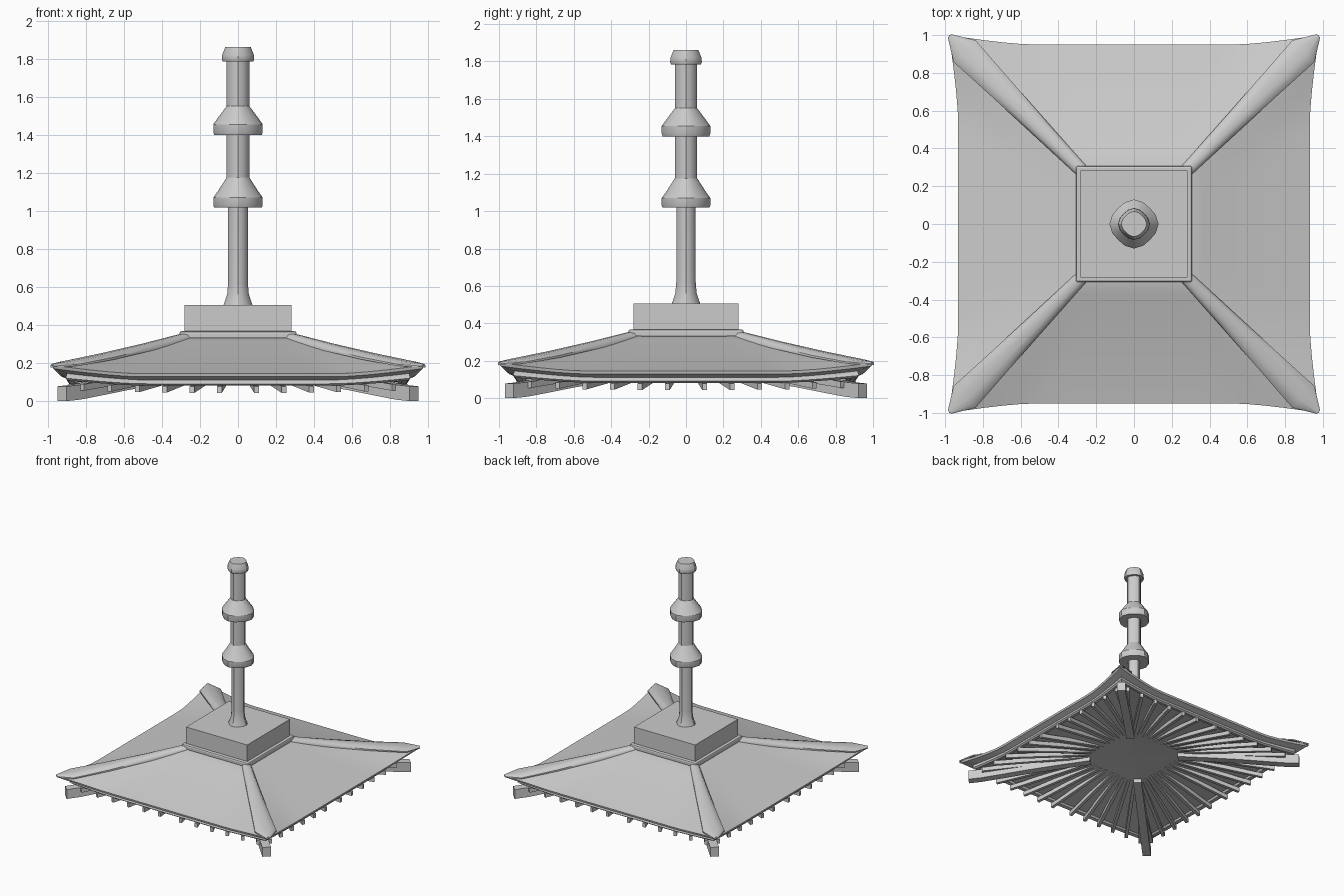
import bpy, bmesh, math
from mathutils import Vector

if "Cube" in bpy.data.objects:
    bpy.data.objects.remove(bpy.data.objects["Cube"])


def make(name, verts, faces, smooth=None):
    me = bpy.data.meshes.new(name)
    me.from_pydata(verts, [], faces)
    bm = bmesh.new()
    bm.from_mesh(me)
    bmesh.ops.recalc_face_normals(bm, faces=bm.faces[:])
    bm.to_mesh(me)
    bm.free()
    ob = bpy.data.objects.new(name, me)
    bpy.context.collection.objects.link(ob)
    if smooth:
        bpy.ops.object.select_all(action='DESELECT')
        bpy.context.view_layer.objects.active = ob
        ob.select_set(True)
        bpy.ops.object.shade_smooth_by_angle(angle=math.radians(smooth))
    return ob


def rings_to_faces(count, n):
    """Quads between closed rings, with both ends capped."""
    f = [(i * n + j, i * n + (j + 1) % n, (i + 1) * n + (j + 1) % n, (i + 1) * n + j)
         for i in range(count - 1) for j in range(n)]
    return f + [tuple(range(n)), tuple(range((count - 1) * n, count * n))]


def sweep(name, path, section, sizes, smooth=None):
    """Sweep an upright section along a path, scaled per point by (width, height)."""
    d = Vector(path[-1]) - Vector(path[0])
    side = Vector((-d.y, d.x, 0)).normalized()
    verts = [Vector(p) + side * s * w + Vector((0, 0, t * h))
             for p, (w, h) in zip(path, sizes) for s, t in section]
    return make(name, verts, rings_to_faces(len(path), len(section)), smooth)


def box(name, half, z0, z1, bevel=0):
    v = [(x * half, y * half, z) for z in (z0, z1)
         for x, y in ((-1, -1), (1, -1), (1, 1), (-1, 1))]
    ob = make(name, v, rings_to_faces(2, 4))
    if bevel:
        m = ob.modifiers.new("bevel", 'BEVEL')
        m.width, m.segments = bevel, 2
    return ob


def turn(p, k):
    x, y, z = p
    for _ in range(k):
        x, y = -y, x
    return (x * 0.98, y, z)


# Roof shell: square rings whose corners flare outwards and upwards
N = 20


def ring(half, z, flare_out, flare_up):
    pts = []
    for k in range(4):
        for i in range(N):
            u = 2 * i / N - 1
            c = max(0, (abs(u) - 0.55) / 0.45) ** 1.4
            d = half + flare_out * c
            pts.append(turn((u * (half + flare_out), -d, z + flare_up * c), k))
    return pts


roof = []
for i in range(9):
    v = i / 8
    roof += ring(0.29 + 0.66 * v, 0.338 - 0.193 * v - 0.03 * v * (1 - v),
                 0.05 * v * v, 0.045 * v * v)
for inset, drop, out, up in ((0.004, 0.016, 0.045, 0.042), (0.05, 0.034, 0.02, 0.035),
                             (0.05, 0.044, 0.02, 0.035), (0.045, 0.054, 0.02, 0.03),
                             (0.058, 0.064, 0.02, 0.028), (0.085, 0.06, 0.02, 0.025),
                             (0.095, 0.045, 0.02, 0.02)):
    roof += ring(0.95 - inset, 0.145 - drop, out, up)
roof += ring(0.5, 0.135, 0, 0) + ring(0.25, 0.15, 0, 0) + ring(0.02, 0.16, 0, 0)
make("curved_roof", roof, rings_to_faces(len(roof) // (4 * N), 4 * N), 35)

# Hip ridges and hip rafters on the four diagonals
SQUARE = [(-1, -1), (1, -1), (1, 1), (-1, 1)]
ROUND = [(-1, -0.5), (1, -0.5), (1, 0), (0.75, 0.65), (0.3, 0.95), (-0.3, 0.95), (-0.75, 0.65), (-1, 0)]
for k in range(4):
    sweep("hip_ridge", [turn((r, r, z), k) for r, z in
                        ((0.285, 0.332), (0.5, 0.278), (0.72, 0.229), (0.915, 0.194), (0.997, 0.184))],
          ROUND, [(0.035, 0.027), (0.05, 0.026), (0.066, 0.024), (0.082, 0.018), (0.012, 0.012)], 40)
    sweep("hip_rafter", [turn((r, r, z), k) for r, z in
                         ((0.25, 0.155), (0.45, 0.125), (0.62, 0.096), (0.78, 0.064), (0.87, 0.047), (0.945, 0.039))],
          SQUARE, [(0.033, 0.039)] * 6)
    # Fanned rafters under the eave
    for j in range(6):
        for s in (-1, 1):
            x = 0.1 + 0.147 * j
            lift = 0.012 * (j / 5) ** 2
            sweep("eave_rafter", [turn((s * x * 0.38, -0.3, 0.16), k),
                                  turn((s * x, -0.9, 0.06 + lift), k)],
                  SQUARE, [(0.013, 0.017)] * 2)

# Square collar and base block
box("roof_collar", 0.308, 0.325, 0.368, 0.012)
box("base_block", 0.282, 0.34, 0.505)

# Spire: rounded-square lathe with two bells and a cap
PROFILE = [(0.078, 0.50), (0.057, 0.56), (0.052, 0.62), (0.052, 1.018), (0.125, 1.018),
           (0.13, 1.03), (0.13, 1.07), (0.105, 1.105), (0.06, 1.175), (0.06, 1.40),
           (0.125, 1.40), (0.13, 1.415), (0.13, 1.455), (0.105, 1.49), (0.06, 1.55),
           (0.06, 1.785), (0.08, 1.785), (0.085, 1.795), (0.083, 1.82), (0.067, 1.86)]
S = 16
spire = []
for r, z in PROFILE:
    for i in range(S):
        a = 2 * math.pi * i / S
        q = r * (1 - 0.08 * math.sin(2 * a) ** 2)
        spire.append((q * math.cos(a), q * math.sin(a), z))
make("spire", spire, rings_to_faces(len(PROFILE), S), 30)
